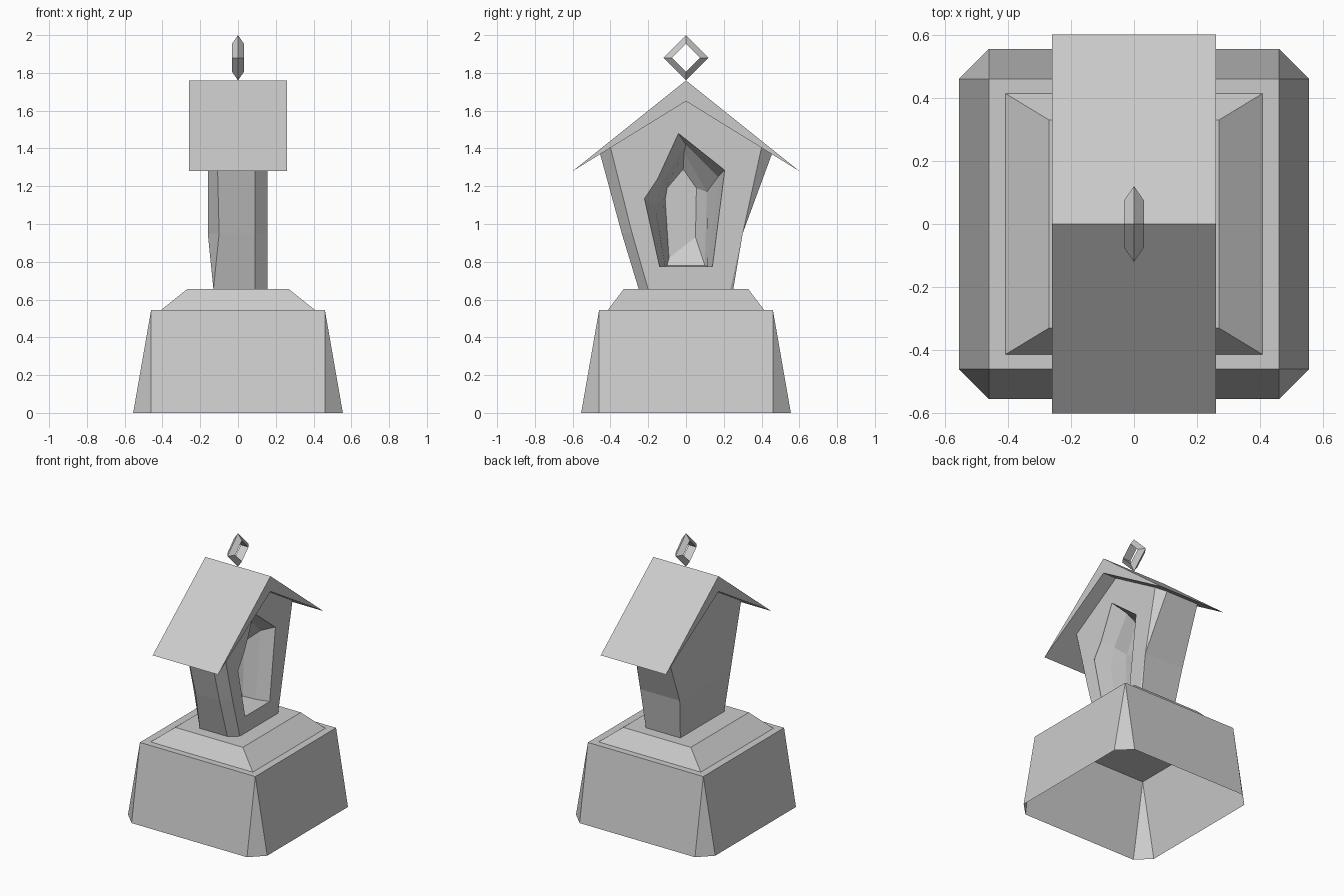
import bpy
import bmesh
import math

cube = bpy.data.objects.get("Cube")
if cube:
    bpy.data.objects.remove(cube, do_unlink=True)

stone = bpy.data.materials.new("pale_grey_stone")
stone.use_nodes = True
GREY = (0.6, 0.6, 0.6, 1)
stone.diffuse_color = GREY
stone.node_tree.nodes["Principled BSDF"].inputs["Base Color"].default_value = GREY


def loft(name, rings, start=True, end=True, closed=False, apex=None):
    """Join rings of equal length; cap the ends, or end in a gable ridge."""
    bm = bmesh.new()
    loops = [[bm.verts.new(p) for p in ring] for ring in rings]
    pairs = list(zip(loops, loops[1:]))
    if closed:
        pairs.append((loops[-1], loops[0]))
    for a, b in pairs:
        for i in range(len(a)):
            j = (i + 1) % len(a)
            bm.faces.new((a[i], a[j], b[j], b[i]))
    if start:
        bm.faces.new(loops[0][::-1])
    if end:
        bm.faces.new(loops[-1])
    if apex:
        t = loops[-1]
        right, left = [bm.verts.new(p) for p in apex]
        bm.faces.new((t[0], t[1], t[2], t[3], left, right))
        bm.faces.new((t[3], t[4], left))
        bm.faces.new((t[4], t[5], t[6], t[7], right, left))
        bm.faces.new((t[7], t[0], right))
    bmesh.ops.remove_doubles(bm, verts=bm.verts, dist=0.0005)
    bmesh.ops.recalc_face_normals(bm, faces=bm.faces)
    mesh = bpy.data.meshes.new(name)
    bm.to_mesh(mesh)
    bm.free()
    mesh.materials.append(stone)
    obj = bpy.data.objects.new(name, mesh)
    bpy.context.collection.objects.link(obj)
    return obj


def rectangle(hx, hy, z, cut=0.0):
    """Rectangle ring with every corner cut off."""
    ring = []
    for sx, sy in ((1, 1), (-1, 1), (-1, -1), (1, -1)):
        pair = [(sx * hx, sy * (hy - cut), z), (sx * (hx - cut), sy * hy, z)]
        ring += pair if sx * sy > 0 else pair[::-1]
    return ring


# Hollow base, open underneath, its corner cuts closing to points at the top
loft("base", [rectangle(0.555, 0.555, 0, 0.095), rectangle(0.46, 0.46, 0.545)],
     start=False)

# Sloped plinth
loft("plinth", [rectangle(0.41, 0.415, 0.543), rectangle(0.27, 0.33, 0.655)])

# Roof: a wedge on each slope, thinning to the eaves
gable = [(-0.6, 1.28), (0, 1.76), (0.6, 1.28), (0, 1.65)]
loft("roof", [[(x, y, z) for y, z in gable] for x in (-0.26, 0.26)])

# Tower body flaring upward, with irregular corner cuts
foot = [(0.155, -0.2), (0.09, -0.25), (-0.13, -0.25), (-0.13, -0.25),
        (-0.13, 0.25), (-0.13, 0.25), (0.145, 0.25), (0.155, 0.235)]
waist = [(0.155, -0.285), (0.09, -0.34), (-0.10, -0.34), (-0.16, -0.28),
         (-0.16, 0.3), (-0.16, 0.3), (0.155, 0.3), (0.155, 0.3)]
head = [(0.155, -0.4), (0.09, -0.455), (-0.11, -0.455), (-0.16, -0.4),
        (-0.16, 0.455), (-0.16, 0.455), (0.1, 0.455), (0.155, 0.4)]
body = loft("tower", [[(x, y, 0.654) for x, y in foot],
                      [(x, y, 0.95) for x, y in waist],
                      [(x, y, 1.652 - 0.617 * abs(y)) for x, y in head]],
            end=False, apex=[(0.155, 0, 1.652), (-0.16, 0, 1.652)])

# Niche carved into the left face, narrowing toward the back
mouth = [(-0.14, 0.775), (0.14, 0.775), (0.205, 1.285), (-0.04, 1.48),
         (-0.15, 1.24), (-0.22, 1.135)]
middle = [(-0.11, 0.775), (0.115, 0.775), (0.17, 1.25), (0, 1.42),
          (-0.13, 1.22), (-0.165, 1.1)]
throat = [(-0.1, 0.78), (0.1, 0.78), (0.11, 1.17), (-0.01, 1.38),
          (-0.11, 1.19), (-0.12, 1.13)]
back = [(-0.09, 0.82), (0.05, 0.93), (0.055, 1.19), (-0.015, 1.29),
        (-0.1, 1.19), (-0.11, 1.13)]
steps = [(0.2, mouth), (0.15, mouth), (0.06, middle), (-0.03, throat), (-0.09, back)]
cutter = loft("niche_cutter", [[(x, y, z) for y, z in ring] for x, ring in steps])
cutter.hide_render = True
cutter.hide_viewport = True
carve = body.modifiers.new("niche", "BOOLEAN")
carve.operation = "DIFFERENCE"
carve.solver = "EXACT"
carve.object = cutter
# Apply the carving so that the cutter can go
bpy.context.view_layer.update()
depsgraph = bpy.context.evaluated_depsgraph_get()
carved = bpy.data.meshes.new_from_object(body.evaluated_get(depsgraph))
body.modifiers.clear()
body.data = carved
bpy.data.objects.remove(cutter, do_unlink=True)

# Floating diamond ring with a ridged outer edge
section = [(0, 0.12), (0.031, 0.075), (-0.031, 0.075)]
rings = []
for k in range(4):
    a = k * math.pi / 2
    rings.append([(x, r * math.cos(a), 1.88 + r * math.sin(a)) for x, r in section])
loft("diamond_ring", rings, start=False, end=False, closed=True)
